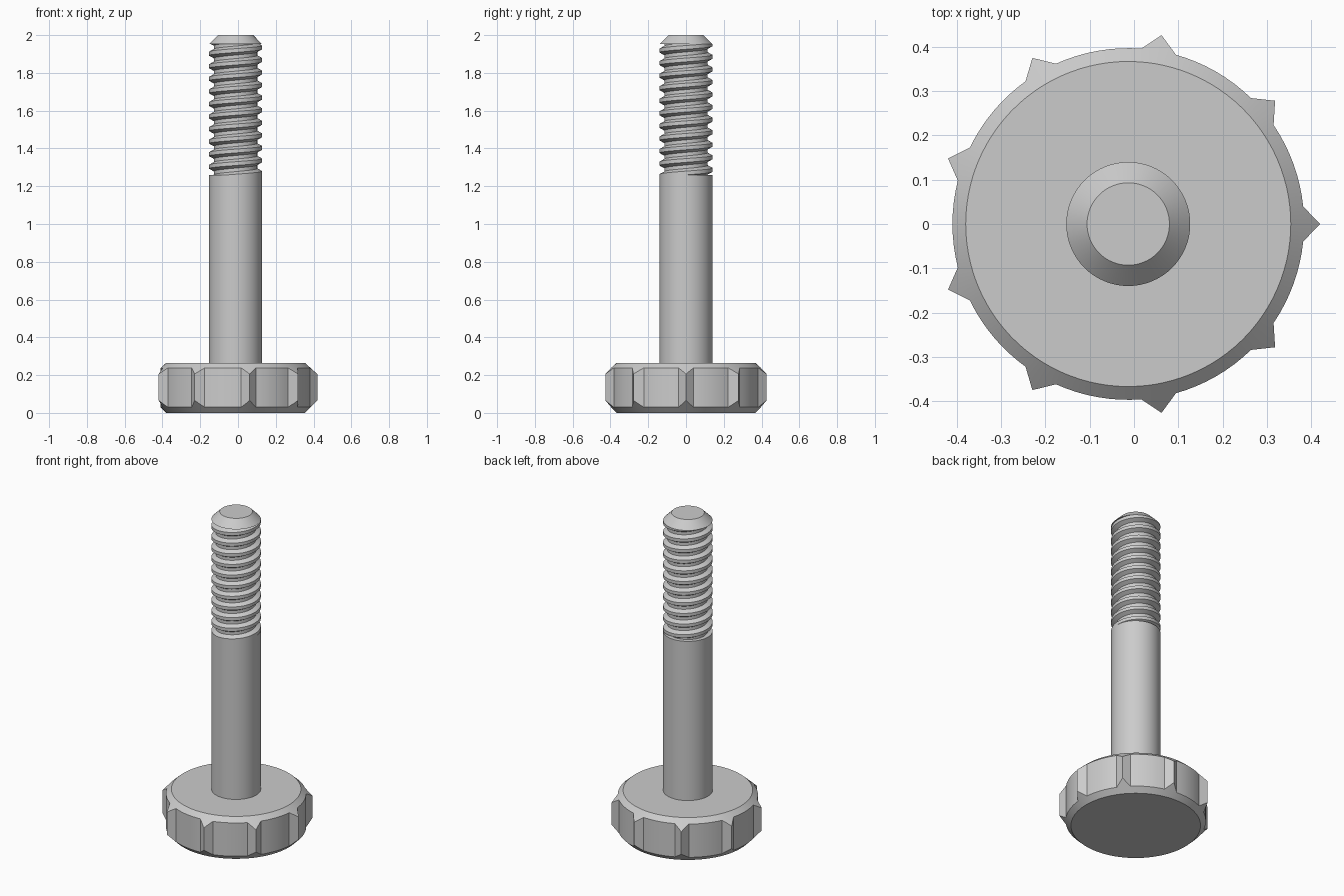
import bpy, bmesh
from math import sin, cos, pi, tau, floor

if "Cube" in bpy.data.objects:
    bpy.data.objects.remove(bpy.data.objects["Cube"])

CX = -0.013            # axis of the screw
R = 0.14               # shank radius
ROOT = 0.115           # thread root radius
PITCH = 0.0665
SIDES = 64


def polar(r, a, z):
    return (CX + r * cos(a), r * sin(a), z)


def finish(name, bm):
    bmesh.ops.remove_doubles(bm, verts=bm.verts, dist=1e-5)
    bmesh.ops.recalc_face_normals(bm, faces=bm.faces)
    me = bpy.data.meshes.new(name)
    bm.to_mesh(me)
    bm.free()
    ob = bpy.data.objects.new(name, me)
    bpy.context.collection.objects.link(ob)
    bpy.ops.object.select_all(action='DESELECT')
    ob.select_set(True)
    bpy.context.view_layer.objects.active = ob
    bpy.ops.object.shade_smooth_by_angle(angle=0.4)
    return ob


def loft(name, rings, caps=True):
    """Closed solid through rings of points."""
    bm = bmesh.new()
    vs = [[bm.verts.new(p) for p in ring] for ring in rings]
    n = len(vs[0])
    for a, b in zip(vs, vs[1:]):
        for i in range(n):
            j = (i + 1) % n
            bm.faces.new((a[i], a[j], b[j], b[i]))
    if caps:
        bm.faces.new(vs[0][::-1])
        bm.faces.new(vs[-1])
    return finish(name, bm)


def circle(r, z):
    return [polar(r, tau * i / SIDES, z) for i in range(SIDES)]


# Knob: outline of nine pointed grips, bevelled by a 45 degree cone
RIM, BODY, TIP, TOP = 0.367, 0.397, 0.433, 0.265
HALF = 0.1             # half angle of one grip
outline = []
for k in range(9):
    mid = k * tau / 9
    base = (BODY * cos(HALF), BODY * sin(HALF))
    for s in (-1, 1):
        for t in ((0, .5, 1) if s < 0 else (.5, 0)):
            x = base[0] + (TIP - base[0]) * t
            y = s * base[1] * (1 - t)
            outline.append(((x * x + y * y) ** 0.5, mid + y / x))
    gap = tau / 9 - 2 * HALF
    outline += [(BODY, mid + HALF + gap * i / 8) for i in range(1, 8)]
loft("knob", [
    [polar(RIM, a, 0) for r, a in outline],
    [polar(r, a, r - RIM) for r, a in outline],
    [polar(r, a, TOP - 0.9 * (r - RIM)) for r, a in outline],
    [polar(RIM, a, TOP) for r, a in outline]])

# Plain shank and chamfered tip
Z0, Z1 = 1.26, 1.953
loft("shank", [circle(R, TOP - 0.02), circle(R, Z0)])
loft("tip", [circle(R, Z1), circle(0.093, 2.0)])

# Helical thread: profile of crest, flank, root, flank
PROFILE = [(0, R), (0.30, R), (0.51, ROOT), (0.79, ROOT), (1, R)]


def radius(f):
    for (f0, r0), (f1, r1) in zip(PROFILE, PROFILE[1:]):
        if f <= f1:
            return r0 + (r1 - r0) * (f - f0) / (f1 - f0)


bm = bmesh.new()
turns = int((Z1 - Z0) / PITCH) + 2
cols = []
for i in range(SIDES + 1):
    a = tau * i / SIDES
    col = []
    for k in range(-1, turns):
        for f, r in PROFILE[:-1]:
            z = Z0 + PITCH * (k + f + i / SIDES)
            if not Z0 <= z <= Z1:
                z = min(max(z, Z0), Z1)
                g = (z - Z0) / PITCH - i / SIDES
                r = radius(g - floor(g))
            col.append(bm.verts.new(polar(r, a, z)))
    cols.append(col)
for c, d in zip(cols, cols[1:]):
    for j in range(len(c) - 1):
        bm.faces.new((c[j], d[j], d[j + 1], c[j + 1]))
bmesh.ops.dissolve_degenerate(bm, dist=1e-5, edges=bm.edges)
finish("thread", bm)
